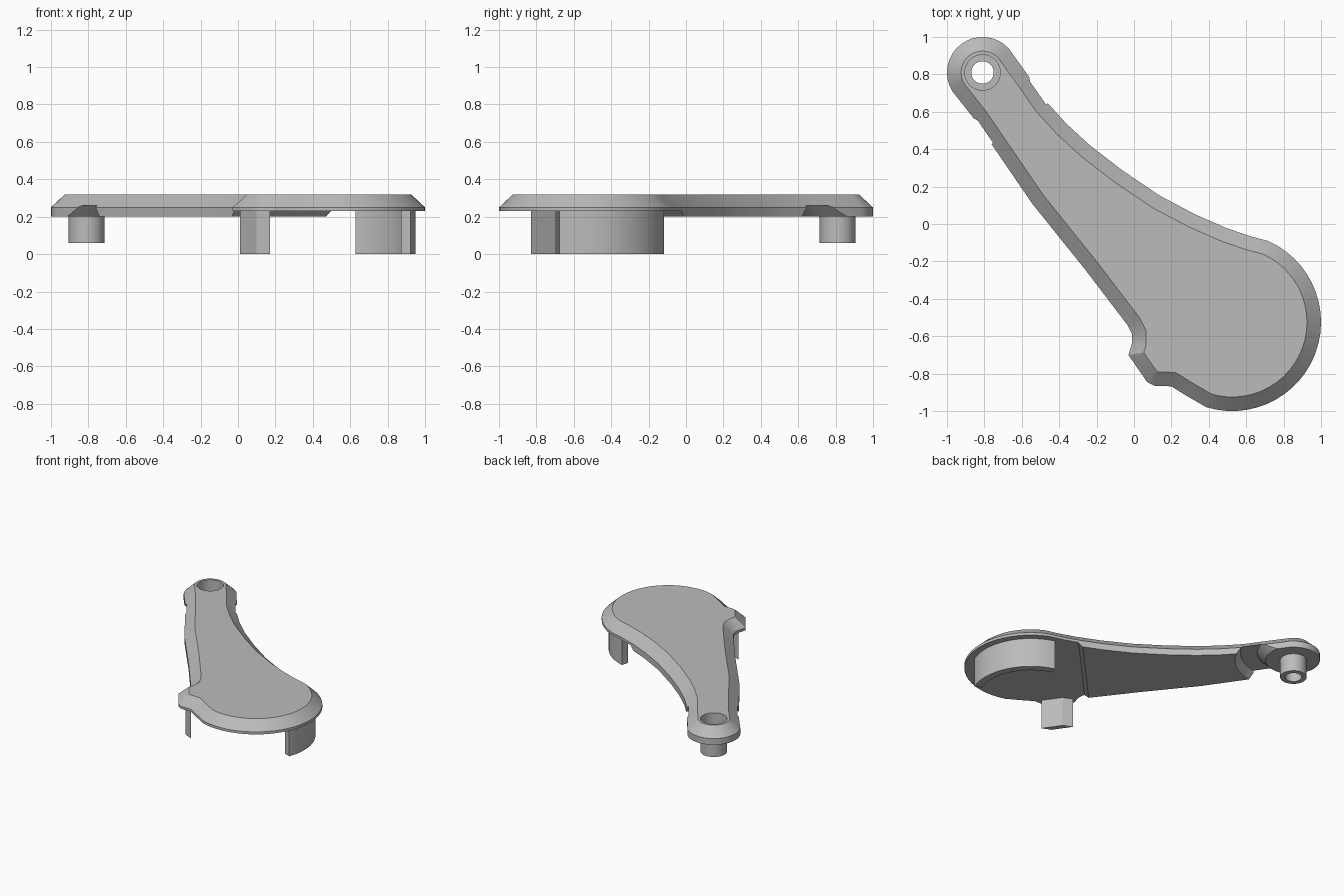
import bpy, bmesh, math
from mathutils import Matrix, Vector

if "Cube" in bpy.data.objects:
    bpy.data.objects.remove(bpy.data.objects["Cube"])

grey = bpy.data.materials.new("plain grey")
grey.use_nodes = True
colour = (0.5, 0.5, 0.5, 1)
grey.diffuse_color = colour
grey.node_tree.nodes["Principled BSDF"].inputs["Base Color"].default_value = colour

TIP = Vector((-0.81, 0.81))
DISC = Vector((0.525, -0.525))
TOP, RIM, BASE, DISC_BASE = 0.32, 0.25, 0.20, 0.23


def finish(name, bm):
    bmesh.ops.remove_doubles(bm, verts=bm.verts, dist=1e-5)
    bmesh.ops.recalc_face_normals(bm, faces=bm.faces)
    mesh = bpy.data.meshes.new(name)
    bm.to_mesh(mesh)
    bm.free()
    mesh.materials.append(grey)
    ob = bpy.data.objects.new(name, mesh)
    bpy.context.collection.objects.link(ob)
    return ob


def loft(name, loops):
    """Skin a stack of equal-length loops and cap both ends."""
    bm = bmesh.new()
    rings = [[bm.verts.new(p) for p in loop] for loop in loops]
    n = len(rings[0])
    for a, b in zip(rings, rings[1:]):
        for i in range(n):
            j = (i + 1) % n
            bm.faces.new((a[i], a[j], b[j], b[i]))
    bm.faces.new(rings[0][::-1])
    bm.faces.new(rings[-1])
    return finish(name, bm)


def level(points, z):
    return [(p[0], p[1], z) for p in points]


def lathe(name, profile, closed=True, steps=48):
    """Turn a radius/height profile around the pivot axis."""
    bm = bmesh.new()
    verts = [bm.verts.new((TIP.x + r, TIP.y, z)) for r, z in profile]
    pairs = list(zip(verts, verts[1:] + verts[:1]))
    edges = [bm.edges.new(p) for p in (pairs if closed else pairs[:-1])]
    bmesh.ops.spin(bm, geom=verts + edges, cent=TIP.to_3d(), axis=(0, 0, 1),
                   angle=math.tau, steps=steps, use_duplicate=False)
    return finish(name, bm)


def arc(centre, radius, start, end, steps):
    angles = [math.radians(start + (end - start) * i / steps) for i in range(steps + 1)]
    return [(centre.x + radius * math.cos(a), centre.y + radius * math.sin(a)) for a in angles]


def inset(points, d):
    """Move a counter-clockwise outline inward by d with mitred corners."""
    out = []
    for i, p in enumerate(points):
        p = Vector(p)
        e = (p - Vector(points[i - 1])).normalized()
        f = (Vector(points[(i + 1) % len(points)]) - p).normalized()
        n, m = Vector((-e.y, e.x)), Vector((-f.y, f.x))
        out.append(p + (n + m) * d / (1 + n.dot(m)))
    return out


def cut(ob, cutter):
    cutter.hide_render = True
    mod = ob.modifiers.new("cut", "BOOLEAN")
    mod.operation, mod.solver, mod.object = "DIFFERENCE", "EXACT", cutter
    bpy.context.view_layer.objects.active = ob
    bpy.ops.object.modifier_apply(modifier=mod.name)
    bpy.data.objects.remove(cutter)


# Lever outline: round tip, long edge, notch and lug, disc, curved edge
outline = arc(TIP, 0.19, 42, 212, 16)
outline += [(-0.85, 0.556), (-0.545, 0.11), (-0.26, -0.245), (-0.035, -0.54),
            (-0.01, -0.59), (-0.01, -0.635), (-0.03, -0.70), (0.07, -0.845),
            (0.11, -0.865), (0.20, -0.868), (0.275, -0.915)]
outline += arc(DISC, 0.475, -107, 66, 26)
outline += [(0.62, -0.065), (0.49, -0.02), (0.33, 0.05), (0.14, 0.15), (-0.06, 0.285),
            (-0.235, 0.42), (-0.36, 0.535), (-0.465, 0.65), (-0.556, 0.78)]

# Lever plate with a bevelled upper rim
plate = loft("lever_plate", [level(outline, BASE), level(outline, RIM),
                             level(inset(outline, 0.075), TOP)])

# Shallower underside below the disc, with a sloping step
start, end = Vector((-0.02, -0.53)), Vector((0.48, 0.0))
along = (end - start).normalized()
across = Vector((along.y, -along.x))
mid = (start + end) / 2
step = [(-0.03, 0.17), (0.03, DISC_BASE), (1.5, DISC_BASE), (1.5, 0.17)]
cut(plate, loft("step_cutter", [[(*(mid + across * u + along * s), z) for u, z in step]
                                for s in (-1.3, 1.3)]))

# Ring-shaped relief under the arm, around the tip
cut(plate, lathe("relief_cutter", [(0.15, 0.15), (0.26, 0.26), (0.38, 0.26), (0.453, 0.15)]))

# Counterbored pivot hole
cut(plate, lathe("bore_cutter", [(0, 0.1), (0.06, 0.1), (0.06, 0.23), (0.095, 0.23),
                                 (0.095, 0.4), (0, 0.4)], closed=False))

# Hollow pivot pin below the tip
pin = lathe("pivot_pin", [(0.06, 0.06), (0.095, 0.06), (0.095, BASE), (0.06, BASE)])

# Curved leg under the disc edge
wall = arc(DISC, 0.425, -21, 74, 20) + arc(DISC, 0.37, 74, -21, 20)
leg = loft("curved_leg", [level(wall, 0), level(wall, DISC_BASE)])

# Flat tab under the lug
corners = [(0.01, -0.67), (0.10, -0.80), (0.17, -0.83), (0.08, -0.70)]
tab = loft("flat_tab", [level(corners, 0), level(corners, DISC_BASE)])

# Smooth curves, crisp edges
bpy.ops.object.select_all(action="DESELECT")
for ob in (plate, pin, leg, tab):
    ob.select_set(True)
bpy.context.view_layer.objects.active = plate
bpy.ops.object.shade_smooth_by_angle(angle=math.radians(30))
